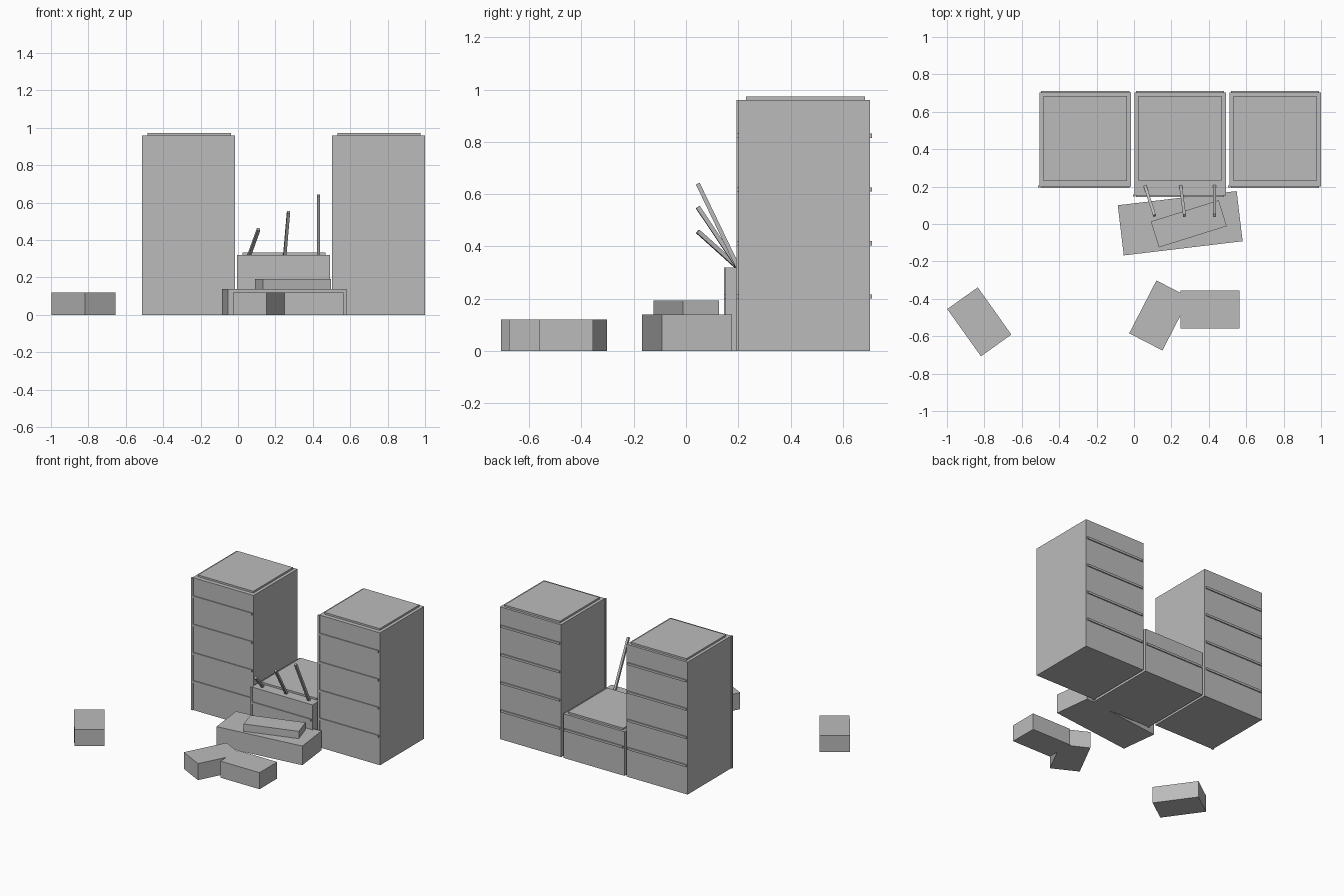
import bpy
import math
from mathutils import Vector

if "Cube" in bpy.data.objects:
    bpy.data.objects.remove(bpy.data.objects["Cube"])

concrete = bpy.data.materials.new("concrete grey")
concrete.diffuse_color = (0.5, 0.5, 0.5, 1)
concrete.use_nodes = True
concrete.node_tree.nodes["Principled BSDF"].inputs["Base Color"].default_value = concrete.diffuse_color


def box(name, lo, hi, turn=0):
    """Box between two corners, optionally turned about its vertical axis."""
    lo, hi = Vector(lo), Vector(hi)
    bpy.ops.mesh.primitive_cube_add(size=1, location=(lo + hi) / 2,
                                    rotation=(0, 0, math.radians(turn)))
    ob = bpy.context.object
    ob.name = name
    ob.scale = hi - lo
    ob.data.materials.append(concrete)
    return ob


def block(name, x, y, length, width, z0, z1, turn):
    box(name, (x - length / 2, y - width / 2, z0),
        (x + length / 2, y + width / 2, z1), turn)


def beam(name, start, end, thick=0.016):
    """Square bar between two points."""
    a, b = Vector(start), Vector(end)
    bpy.ops.mesh.primitive_cube_add(size=1, location=(a + b) / 2)
    ob = bpy.context.object
    ob.name = name
    ob.rotation_euler = (b - a).to_track_quat('Z', 'Y').to_euler()
    ob.scale = (thick, thick, (b - a).length)
    ob.data.materials.append(concrete)


def tower(name, x, height, front, ledges):
    """Building with raised roof slab, corner post and floor ledges."""
    box(name + "_body", (x, front, 0), (x + 0.49, 0.703, height))
    box(name + "_roof", (x + 0.022, 0.23, height), (x + 0.467, 0.685, height + 0.013))
    box(name + "_corner_post", (x - 0.007, front - 0.006, 0),
        (x + 0.007, front + 0.006, height))
    for i, z in enumerate(ledges):
        box(f"{name}_ledge_{i + 1}", (x + 0.008, front - 0.007, z - 0.008),
            (x + 0.48, 0.711, z + 0.008))


# Standing towers and the collapsed one between them
floors = [0.208, 0.412, 0.617, 0.823]
tower("left_tower", -0.505, 0.96, 0.2, floors)
tower("right_tower", 0.51, 0.96, 0.2, floors)
tower("broken_tower", 0.002, 0.32, 0.152, floors[:1])

# Bent bars sticking out of the broken tower
beam("bar_left", (0.06, 0.2, 0.318), (0.11, 0.045, 0.457))
beam("bar_middle", (0.25, 0.2, 0.318), (0.27, 0.045, 0.55))
beam("bar_right", (0.43, 0.2, 0.318), (0.43, 0.045, 0.64))

# Fallen rubble
block("rubble_slab", 0.247, 0.004, 0.64, 0.27, 0, 0.139, 6.8)
block("rubble_slab_top", 0.293, 0.001, 0.38, 0.145, 0.139, 0.192, 17.4)
block("rubble_far_left", -0.827, -0.523, 0.31, 0.2, 0, 0.12, -54.5)
block("rubble_front_tilted", 0.136, -0.489, 0.318, 0.2, 0, 0.12, 62.7)
block("rubble_front_straight", 0.407, -0.458, 0.315, 0.203, 0, 0.12, 0)
